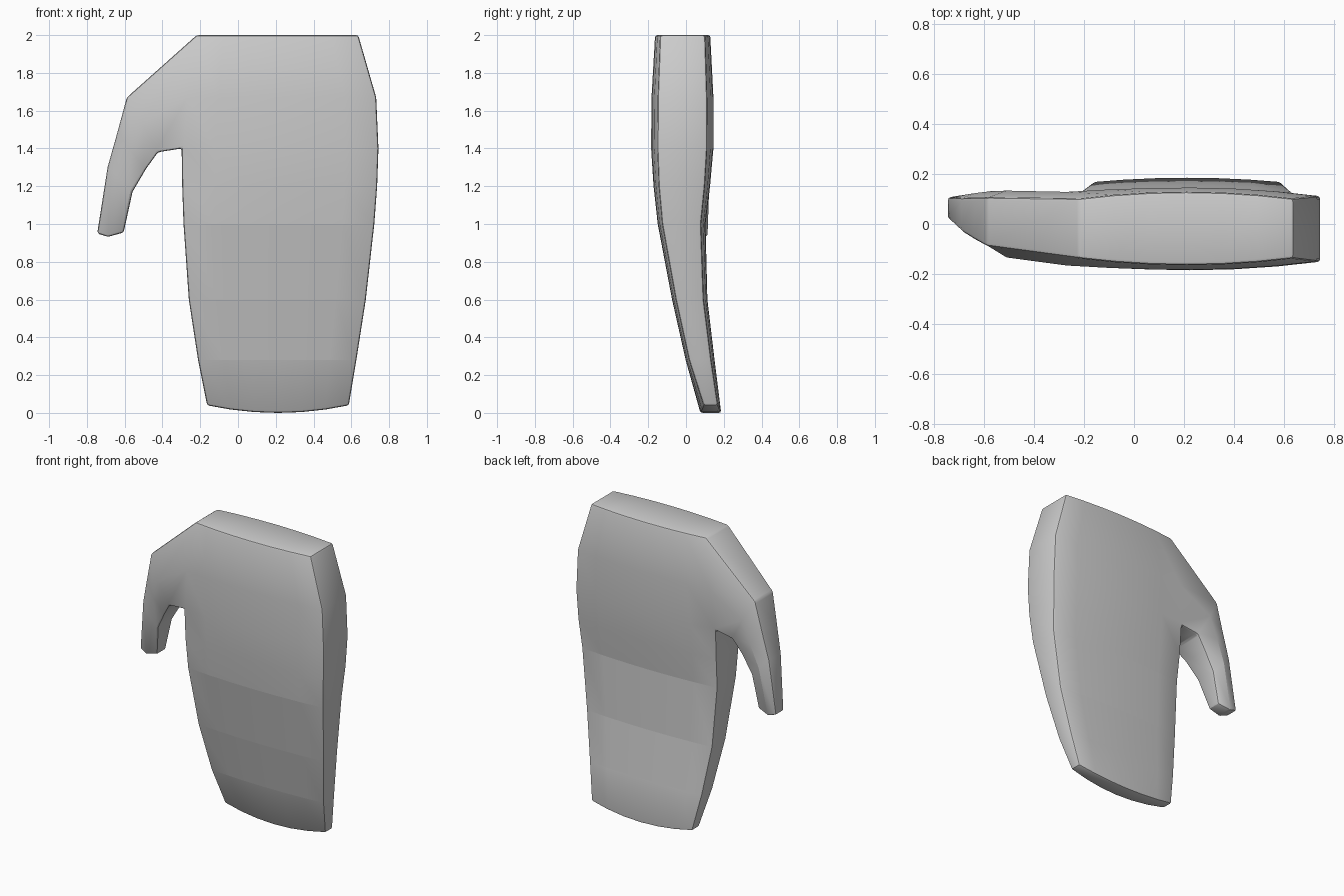
import bpy, bmesh, math

if "Cube" in bpy.data.objects:
    bpy.data.objects.remove(bpy.data.objects["Cube"])

bm = bmesh.new()
pairs = {}


def pair(x, z, yf, yb):
    """Front and back vertex sharing one outline position."""
    return bm.verts.new((x, yf, z)), bm.verts.new((x, yb, z))


def skin(grid):
    """Cells of a grid of pairs, as rings of four pairs."""
    return [(a[i], a[i + 1], b[i + 1], b[i])
            for a, b in zip(grid, grid[1:]) for i in range(len(a) - 1)]


# Palm and fingers: z, left x, right x, front y and back y at the edges, bulge, left bulge share
rows = [
    (2.00, -0.22, 0.635, -0.138, 0.100, 0.027, 0.0),
    (1.67, -0.27, 0.730, -0.150, 0.110, 0.034, 0.5),
    (1.40, -0.30, 0.742, -0.152, 0.110, 0.034, 0.0),
    (1.20, -0.297, 0.735, -0.145, 0.098, 0.028, 0.0),
    (1.00, -0.29, 0.720, -0.127, 0.078, 0.024, 0.0),
    (0.60, -0.262, 0.675, -0.055, 0.092, 0.020, 0.0),
    (0.28, -0.213, 0.625, 0.015, 0.132, 0.018, 0.0),
    (0.04, -0.165, 0.585, 0.092, 0.168, 0.017, 0.0),
]
body = []
N = 6
for z, xl, xr, yf, yb, bulge, left in rows:
    line = []
    for i in range(N + 1):
        t = i / N
        b = 1 - (2 * t - 1) ** 2
        if t < 0.5:
            b = left + (1 - left) * b
        dip = 0.04 * b if z < 0.1 else 0
        line.append(pair(xl + (xr - xl) * t, z - dip, yf - bulge * b, yb + bulge * b))
    body.append(line)

# Thumb stations, each from outer edge to inner edge: x, z, front y, back y
stations = [
    [(-0.59, 1.67, -0.088, 0.105), (-0.51, 1.53, -0.135, 0.132), (-0.425, 1.38, -0.125, 0.115)],
    [(-0.64, 1.485, -0.060, 0.103), (-0.57, 1.39, -0.095, 0.13), (-0.49, 1.29, -0.085, 0.105)],
    [(-0.692, 1.30, -0.028, 0.102), (-0.63, 1.24, -0.058, 0.123), (-0.56, 1.17, -0.050, 0.10)],
    [(-0.747, 0.95, 0.022, 0.105), (-0.69, 0.932, 0.005, 0.113), (-0.607, 0.955, 0.005, 0.095)],
]
thumb = [[body[k][0] for k in range(3)]] + [[pair(*p) for p in s] for s in stations]

# Front and back skins, then the rim along every open outline edge
count = {}
for ring in skin(body) + skin(thumb):
    bm.faces.new([p[0] for p in ring])
    bm.faces.new([p[1] for p in reversed(ring)])
    for a, b in zip(ring, ring[1:] + ring[:1]):
        key = frozenset((a, b))
        count.setdefault(key, []).append((a, b))
for uses in count.values():
    if len(uses) == 1:
        a, b = uses[0]
        bm.faces.new((a[0], a[1], b[1], b[0]))
bmesh.ops.recalc_face_normals(bm, faces=bm.faces)

# Narrow rounding on the rim
bm.normal_update()
rim = [e for e in bm.edges if e.calc_face_angle(0) > math.radians(33)]
bmesh.ops.bevel(bm, geom=rim, offset=0.012, segments=2, profile=0.5,
                affect='EDGES', clamp_overlap=True)
bmesh.ops.recalc_face_normals(bm, faces=bm.faces)

# Crisp finger joint creases
creases = []
for e in bm.edges:
    a, b = (v.co for v in e.verts)
    if min(a.x, b.x) > -0.35 and abs(a.x - b.x) > 0.05:
        if any(abs(a.z - z) < 0.02 and abs(b.z - z) < 0.02 for z in (1.0, 0.6, 0.28)):
            e.smooth = False

mesh = bpy.data.meshes.new("mitten_hand")
bm.to_mesh(mesh)
bm.free()

# Stand on the ground and centre
for axis in range(3):
    vals = [v.co[axis] for v in mesh.vertices]
    shift = -min(vals) if axis == 2 else -(min(vals) + max(vals)) / 2
    for v in mesh.vertices:
        v.co[axis] += shift

hand = bpy.data.objects.new("mitten_hand", mesh)
bpy.context.collection.objects.link(hand)
bpy.context.view_layer.objects.active = hand
hand.select_set(True)
bpy.ops.object.shade_smooth_by_angle(angle=math.radians(25), keep_sharp_edges=True)
